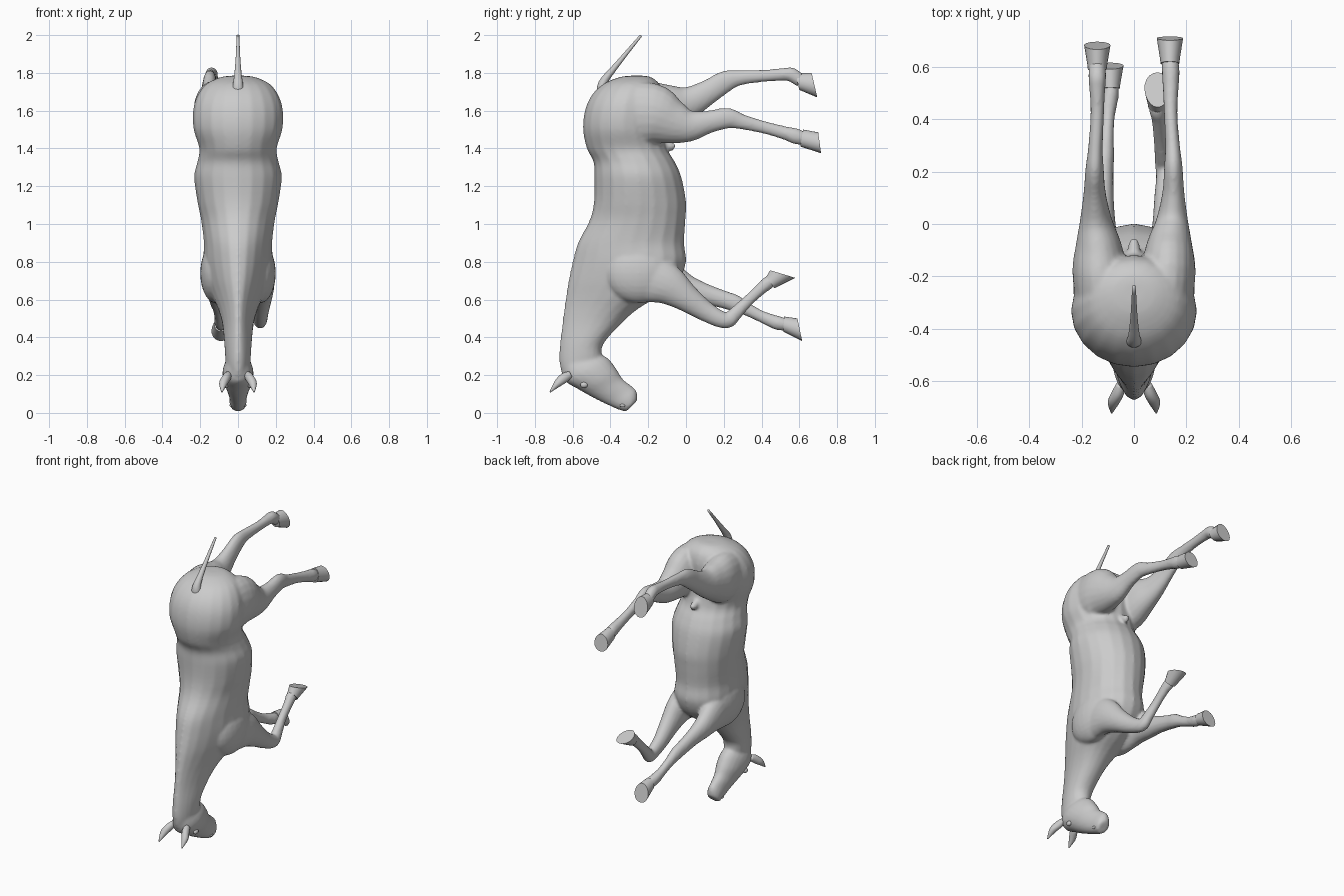
import bpy, bmesh, math
from mathutils import Vector, Matrix

SEG = 20


def spline(rows, n=4):
    """Catmull-Rom interpolation of whole rows of numbers."""
    out = []
    for i in range(len(rows) - 1):
        p = [rows[max(0, min(len(rows) - 1, i + k))] for k in (-1, 0, 1, 2)]
        for s in range(n):
            t = s / n
            out.append([0.5 * (2 * b + (c - a) * t + (2 * a - 5 * b + 4 * c - d) * t * t
                        + (3 * b - a - 3 * c + d) * t ** 3) for a, b, c, d in zip(*p)])
    return out + [list(rows[-1])]


def loft(bm, rings):
    """Ring = x, back (y, z), belly (y, z), half width, pear shape."""
    loops = []
    for x, ya, za, yb, zb, hw, e in rings:
        loop = []
        for k in range(SEG):
            a = 2 * math.pi * k / SEG
            c, s = math.cos(a), math.sin(a)
            loop.append(bm.verts.new((x + hw * s * (1 - e * c),
                                      (ya + yb) / 2 + (ya - yb) / 2 * c,
                                      (za + zb) / 2 + (za - zb) / 2 * c)))
        loops.append(loop)
    for l, m in zip(loops, loops[1:]):
        for k in range(SEG):
            j = (k + 1) % SEG
            bm.faces.new((l[k], l[j], m[j], m[k]))
    bm.faces.new(loops[0][::-1])
    bm.faces.new(loops[-1])


def tube(bm, rows):
    """Row = x, y, z, radius in the side plane, radius across."""
    rows = spline(rows)
    rings = []
    for i, (x, y, z, rp, rx) in enumerate(rows):
        a, b = rows[max(0, i - 1)], rows[min(len(rows) - 1, i + 1)]
        ty, tz = b[1] - a[1], b[2] - a[2]
        l = math.hypot(ty, tz)
        ny, nz = -tz / l * rp, ty / l * rp
        rings.append((x, y + ny, z + nz, y - ny, z - nz, rx, 0))
    loft(bm, rings)


def ball(bm, c, r):
    bmesh.ops.create_uvsphere(bm, u_segments=24, v_segments=14, radius=1,
                              matrix=Matrix.Translation(c) @ Matrix.Diagonal((*r, 1)))


def finish(bm, name, angle=None):
    bmesh.ops.recalc_face_normals(bm, faces=bm.faces)
    me = bpy.data.meshes.new(name)
    bm.to_mesh(me)
    bm.free()
    ob = bpy.data.objects.new(name, me)
    bpy.context.collection.objects.link(ob)
    for p in me.polygons:
        p.use_smooth = True
    if angle:
        bpy.ops.object.select_all(action='DESELECT')
        ob.select_set(True)
        bpy.context.view_layer.objects.active = ob
        bpy.ops.object.shade_smooth_by_angle(angle=math.radians(angle))
    return ob


body = bmesh.new()

# Trunk and neck: z, back y, belly y, half width, pear
trunk = [(.20, -.655, -.52, .05, .1), (.27, -.67, -.45, .065, .15), (.36, -.668, -.44, .07, .25),
         (.47, -.655, -.345, .08, .3), (.55, -.645, -.255, .1, .35), (.62, -.635, -.14, .13, .35),
         (.70, -.622, -.04, .16, .3), (.80, -.60, 0, .18, .25), (.90, -.572, -.01, .18, .15),
         (1.02, -.51, -.003, .195, .08), (1.12, -.487, 0, .215, 0), (1.25, -.485, -.025, .232, 0),
         (1.33, -.49, -.06, .215, 0), (1.40, -.525, -.10, .205, 0), (1.50, -.545, -.12, .235, 0),
         (1.60, -.535, -.12, .238, 0), (1.68, -.50, -.12, .215, 0), (1.74, -.44, -.14, .17, 0),
         (1.775, -.36, -.18, .10, 0), (1.785, -.30, -.22, .04, 0)]
loft(body, spline([(0, yb, z, yf, z, w, e) for z, yb, yf, w, e in trunk]))

# Head: brow edge, jaw edge, half width
head = [(-.655, .25, -.50, .32, .055), (-.64, .17, -.42, .295, .08), (-.57, .125, -.37, .235, .078),
        (-.50, .085, -.335, .18, .06), (-.42, .045, -.285, .14, .047), (-.36, .018, -.262, .115, .046),
        (-.32, .008, -.258, .07, .038), (-.305, .02, -.272, .05, .02)]
loft(body, spline([(0, *h, -.08) for h in head]))

# Shoulders
for s in (-1, 1):
    ball(body, (s * .115, -.25, .74), (.085, .18, .16))

# Legs
tube(body, [(.12, -.32, 1.58, .165, .10), (.13, -.18, 1.58, .165, .105), (.135, -.07, 1.54, .12, .085),
            (.145, .02, 1.52, .085, .06), (.15, .12, 1.54, .06, .042), (.15, .22, 1.56, .055, .035),
            (.147, .30, 1.54, .04, .028), (.14, .42, 1.51, .033, .026), (.14, .53, 1.48, .036, .031),
            (.14, .58, 1.465, .042, .034), (.137, .63, 1.45, .034, .032)])
tube(body, [(-.12, -.32, 1.58, .165, .10), (-.13, -.18, 1.60, .16, .105), (-.135, -.07, 1.62, .12, .085),
            (-.145, .02, 1.645, .085, .06), (-.15, .12, 1.70, .065, .042), (-.15, .21, 1.755, .057, .035),
            (-.147, .29, 1.775, .04, .028), (-.14, .42, 1.785, .032, .026), (-.14, .52, 1.792, .034, .031),
            (-.14, .56, 1.79, .038, .034), (-.14, .61, 1.755, .034, .032)])
tube(body, [(.12, -.20, .72, .14, .07), (.125, -.10, .68, .11, .068), (.125, 0, .61, .075, .055),
            (.12, .10, .54, .055, .043), (.12, .18, .497, .045, .036), (.115, .225, .492, .042, .035),
            (.11, .26, .525, .037, .031), (.10, .33, .595, .03, .026), (.095, .40, .66, .032, .028),
            (.09, .43, .685, .036, .032), (.09, .46, .705, .03, .03)])
tube(body, [(-.12, -.20, .72, .14, .07), (-.125, -.10, .70, .11, .068), (-.125, 0, .66, .075, .055),
            (-.12, .10, .63, .055, .043), (-.115, .20, .60, .047, .037), (-.11, .26, .58, .045, .035),
            (-.105, .32, .55, .035, .028), (-.10, .40, .51, .031, .026), (-.095, .46, .485, .036, .032),
            (-.09, .49, .475, .037, .032), (-.09, .535, .465, .032, .03)])

# Sheath under the belly
tube(body, [(0, -.18, 1.44, .03, .025), (0, -.11, 1.42, .028, .024), (0, -.06, 1.405, .018, .018)])

# Blend all the flesh into one skin
skin = finish(body, "horse_body")
rm = skin.modifiers.new("blend", 'REMESH')
rm.mode = 'VOXEL'
rm.voxel_size = .010
rm.use_smooth_shade = True
sm = skin.modifiers.new("soften", 'SMOOTH')
sm.factor, sm.iterations = .5, 4

# Hooves: x, heel top, toe top, heel sole, toe sole (y, z each)
hooves = {"hind_hoof_right": (.137, .62, 1.50, .605, 1.41, .70, 1.485, .715, 1.375),
          "hind_hoof_left": (-.14, .58, 1.797, .60, 1.71, .665, 1.80, .695, 1.67),
          "fore_hoof_right": (.09, .425, .72, .468, .66, .445, .755, .578, .715),
          "fore_hoof_left": (-.09, .52, .51, .515, .43, .59, .50, .615, .38)}
for name, (x, *p) in hooves.items():
    bm = bmesh.new()
    a, b = p[:4], p[4:]
    mix = [u + (v - u) * .2 for u, v in zip(a, b)]
    loft(bm, [(x, *a, .036, .05), (x, *mix, .038, .1), (x, *b, .05, .1)])
    finish(bm, name, 40)

# Ears and eyes
for s, side in ((-1, "left"), (1, "right")):
    bm = bmesh.new()
    tube(bm, [(s * .05, -.61, .205, .018, .018), (s * .062, -.645, .185, .026, .024),
              (s * .078, -.68, .155, .02, .022), (s * .085, -.72, .11, .003, .003)])
    finish(bm, "ear_" + side)
    bm = bmesh.new()
    ball(bm, (s * .064, -.54, .148), (.014, .02, .016))
    finish(bm, "eye_" + side)
    bm = bmesh.new()
    ball(bm, (s * .033, -.335, .04), (.012, .016, .01))
    finish(bm, "nostril_" + side)

# Tail
bm = bmesh.new()
tube(bm, [(0, -.43, 1.68, .04, .04), (0, -.44, 1.745, .024, .026), (0, -.36, 1.85, .014, .014),
          (0, -.238, 1.998, .007, .007)])
finish(bm, "tail")
